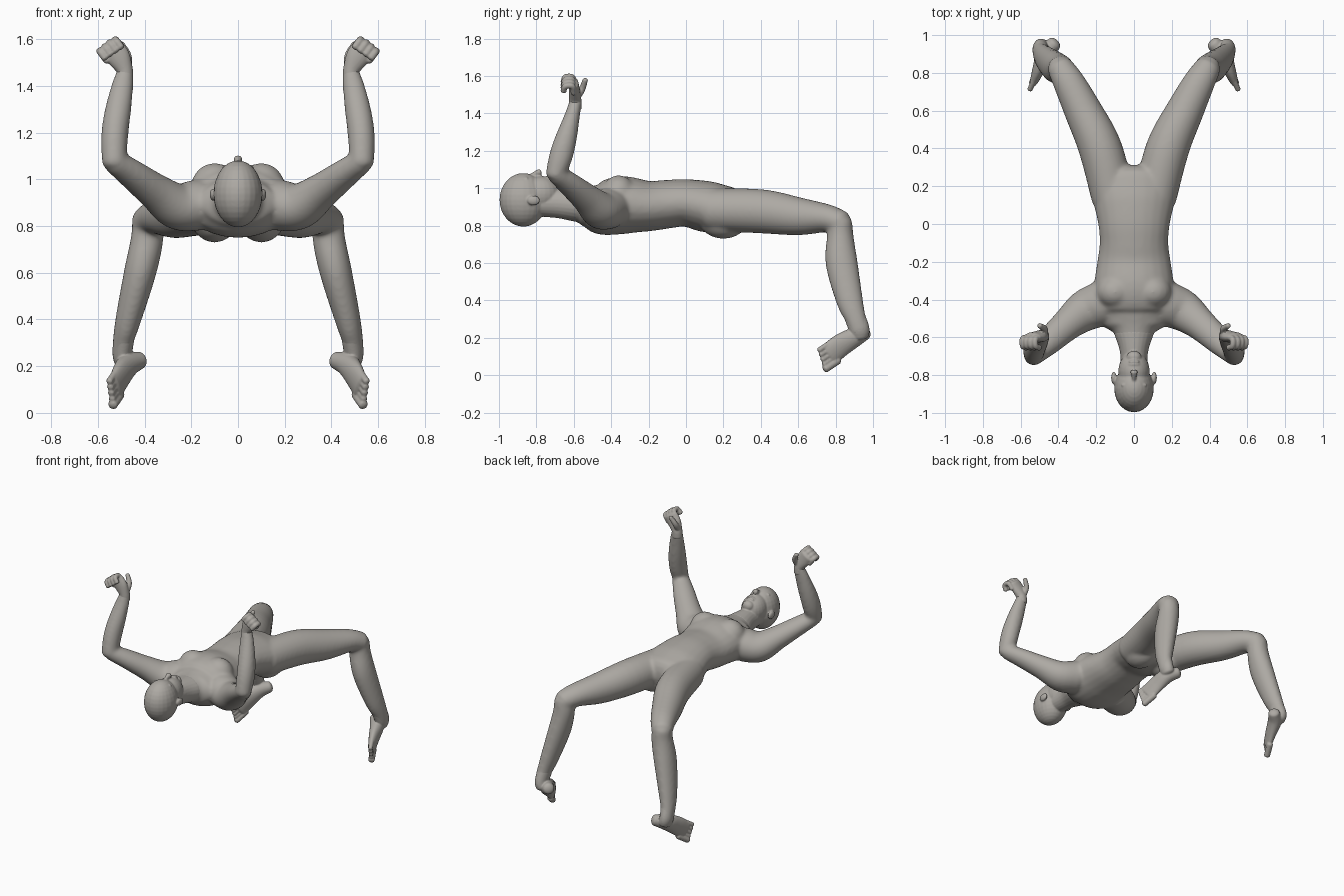
import bpy
import bmesh
from math import sin, cos, pi
from mathutils import Vector, Matrix

# Remove the default cube only
cube = bpy.data.objects.get("Cube")
if cube:
    bpy.data.objects.remove(cube, do_unlink=True)

X, Z = Vector((1, 0, 0)), Vector((0, 0, 1))

clay = bpy.data.materials.new("warm grey clay")
clay.use_nodes = True
clay_colour = (.42, .40, .37, 1)
clay.diffuse_color = clay_colour
clay.node_tree.nodes["Principled BSDF"].inputs["Base Color"].default_value = clay_colour


def smooth_path(rings, steps=5):
    """Catmull-Rom interpolation through rings of (x, y, z, width, height)."""
    pts = [Vector(r) for r in rings]
    pts = [pts[0] * 2 - pts[1]] + pts + [pts[-1] * 2 - pts[-2]]
    out = []
    for a, b, c, d in zip(pts, pts[1:], pts[2:], pts[3:]):
        for k in range(steps):
            t = k / steps
            out.append((b * 2 + (c - a) * t + (a * 2 - b * 5 + c * 4 - d) * t ** 2
                        + (b * 3 - a - c * 3 + d) * t ** 3) / 2)
    out.append(pts[-2])
    return out


def tube(bm, rings, hint=X, side=1, cap=.6, sides=24):
    """Closed organic tube; hint is the direction of each ring's width."""
    path = smooth_path(rings)
    centres = [Vector(p[:3]) for p in path]
    sections = []
    for i, p in enumerate(path):
        axis = (centres[min(i + 1, len(path) - 1)] - centres[max(i - 1, 0)]).normalized()
        sections.append((centres[i], axis, p[3], p[4]))

    # Rounded ends
    def dome(section, sign):
        c, axis, w, h = section
        reach = min(w, h) * cap * sign
        return [(c + axis * reach * sin(a), axis, w * cos(a), h * cos(a))
                for a in (pi / 8, pi / 4, pi * .36, pi * .46)]

    sections = dome(sections[0], -1)[::-1] + sections + dome(sections[-1], 1)
    loops = []
    for c, axis, w, h in sections:
        u = (hint - axis * hint.dot(axis)).normalized()
        v = axis.cross(u)
        loop = []
        for k in range(sides):
            a = 2 * pi * k / sides
            q = c + u * w * cos(a) + v * h * sin(a)
            loop.append(bm.verts.new((q.x * side, q.y, q.z)))
        loops.append(loop)
    for low, high in zip(loops, loops[1:]):
        for k in range(sides):
            n = (k + 1) % sides
            bm.faces.new((low[k], low[n], high[n], high[k]))
    bm.faces.new(loops[0][::-1])
    bm.faces.new(loops[-1])


def ball(bm, centre, radii):
    """Ellipsoid."""
    place = Matrix.Translation(centre) @ Matrix.Diagonal((*radii, 1))
    bmesh.ops.create_uvsphere(bm, u_segments=24, v_segments=16, radius=1, matrix=place)


def finish(bm, name, voxel, passes):
    """Fuse the overlapping volumes into one soft skin."""
    bmesh.ops.recalc_face_normals(bm, faces=bm.faces)
    mesh = bpy.data.meshes.new(name)
    bm.to_mesh(mesh)
    bm.free()
    mesh.materials.append(clay)
    obj = bpy.data.objects.new(name, mesh)
    bpy.context.collection.objects.link(obj)
    fuse = obj.modifiers.new("fuse", 'REMESH')
    fuse.mode = 'VOXEL'
    fuse.voxel_size = voxel
    fuse.use_smooth_shade = True
    soften = obj.modifiers.new("soften", 'SMOOTH')
    soften.factor = .5
    soften.iterations = passes
    mesh.shade_smooth()


neck = [(0, -.8, .92, .07, .07), (0, -.68, .92, .074, .08),
        (0, -.58, .91, .105, .09), (0, -.48, .9, .17, .12)]

# Torso, neck and limbs
body = bmesh.new()
tube(body, [(0, -.52, .9, .17, .11), (0, -.45, .89, .22, .14), (0, -.34, .91, .215, .155),
            (0, -.2, .905, .195, .135), (0, -.1, .915, .182, .13), (0, 0, .922, .19, .127),
            (0, .12, .9, .215, .137), (0, .24, .885, .22, .12)])
tube(body, neck)
for s in (1, -1):
    # Chest and buttock
    ball(body, (s * .1, -.36, .97), (.1, .09, .1))
    ball(body, (s * .1, .2, .83), (.1, .13, .1))
    # Thigh
    tube(body, [(.11, .14, .885, .115, .115), (.178, .4, .877, .115, .118),
                (.27, .6, .85, .1, .102), (.345, .75, .84, .084, .076),
                (.392, .83, .815, .07, .066)], X, s)
    # Shin
    tube(body, [(.388, .825, .82, .066, .064), (.39, .825, .74, .07, .072),
                (.42, .832, .6, .069, .086), (.47, .875, .4, .055, .072),
                (.493, .908, .3, .044, .056), (.497, .93, .235, .042, .054)], X, s)
    # Upper arm
    tube(body, [(.17, -.42, .89, .11, .12), (.26, -.46, .885, .1, .11),
                (.35, -.53, .945, .078, .086), (.45, -.62, 1.02, .062, .072),
                (.525, -.69, 1.075, .052, .056)], Z, s)
    # Forearm
    tube(body, [(.53, -.7, 1.07, .052, .052), (.53, -.675, 1.15, .057, .062),
                (.525, -.655, 1.22, .058, .062), (.513, -.632, 1.3, .056, .054),
                (.495, -.605, 1.4, .047, .04), (.482, -.588, 1.47, .034, .034)], X, s)
finish(body, "body", .01, 12)

# Head with face and ears
head = bmesh.new()
tube(head, neck[:3])
ball(head, (0, -.87, .938), (.105, .127, .143))
ball(head, (0, -.78, .97), (.083, .105, .096))
ball(head, (0, -.705, 1.015), (.04, .034, .036))
tube(head, [(0, -.84, 1.06, .01, .012), (0, -.81, 1.075, .012, .014),
            (0, -.783, 1.086, .02, .018)])
for lip_y in (-.743, -.728):
    ball(head, (0, lip_y, 1.054), (.03, .009, .012))
for s in (1, -1):
    ball(head, (s * .04, -.826, 1.042), (.02, .01, .013))
    ball(head, (s * .038, -.853, 1.052), (.03, .012, .012))
    ball(head, (s * .107, -.815, .935), (.014, .034, .026))
finish(head, "head", .005, 5)

# Hands and feet
toe_dir = Vector((.35, -.77, -.52))
foot_width = Vector((-.21, .47, -.86))
for s, label in ((1, "left"), (-1, "right")):
    # Palm, curled fingers and thumb
    hand = bmesh.new()
    tube(hand, [(.484, -.592, 1.43, .036, .034), (.486, -.592, 1.47, .036, .033),
                (.51, -.597, 1.52, .05, .03), (.538, -.6, 1.56, .052, .026)], X, s)
    out = Vector((.6, 0, .8))
    for i in range(4):
        base = Vector((.51, -.6, 1.578)).lerp(Vector((.578, -.6, 1.532)), i / 3)
        reach = .036 - .004 * abs(i - 1)
        joints = [base - out * .03, base + out * reach * .6 + Vector((0, -.008, 0)),
                  base + out * reach * .6 + Vector((0, -.045, 0)),
                  base - out * .015 + Vector((0, -.055, 0))]
        tube(hand, [(*j, .016, .016) for j in joints], Vector((.8, 0, -.6)), s)
    tube(hand, [(.475, -.588, 1.48, .02, .02), (.474, -.556, 1.53, .018, .018),
                (.5, -.538, 1.58, .014, .014)], X, s)
    finish(hand, label + "_hand", .005, 3)

    # Ankle, sole and toes
    foot = bmesh.new()
    tube(foot, [(.488, .9, .32, .044, .056), (.495, .925, .25, .042, .055),
                (.485, .93, .215, .042, .05)], X, s)
    tube(foot, [(.422, .955, .225, .038, .038), (.47, .905, .205, .052, .046),
                (.5, .83, .162, .062, .035), (.525, .765, .11, .064, .023)], foot_width, s)
    for i in range(5):
        root = Vector((.525, .77, .11)) + foot_width * (.05 - .026 * i)
        thick = .021 if i == 0 else .0145
        length = .062 - .005 * i
        tube(foot, [(*(root + toe_dir * length * t), thick, thick) for t in (-.4, .4, 1)],
             foot_width, s)
    finish(foot, label + "_foot", .005, 3)
